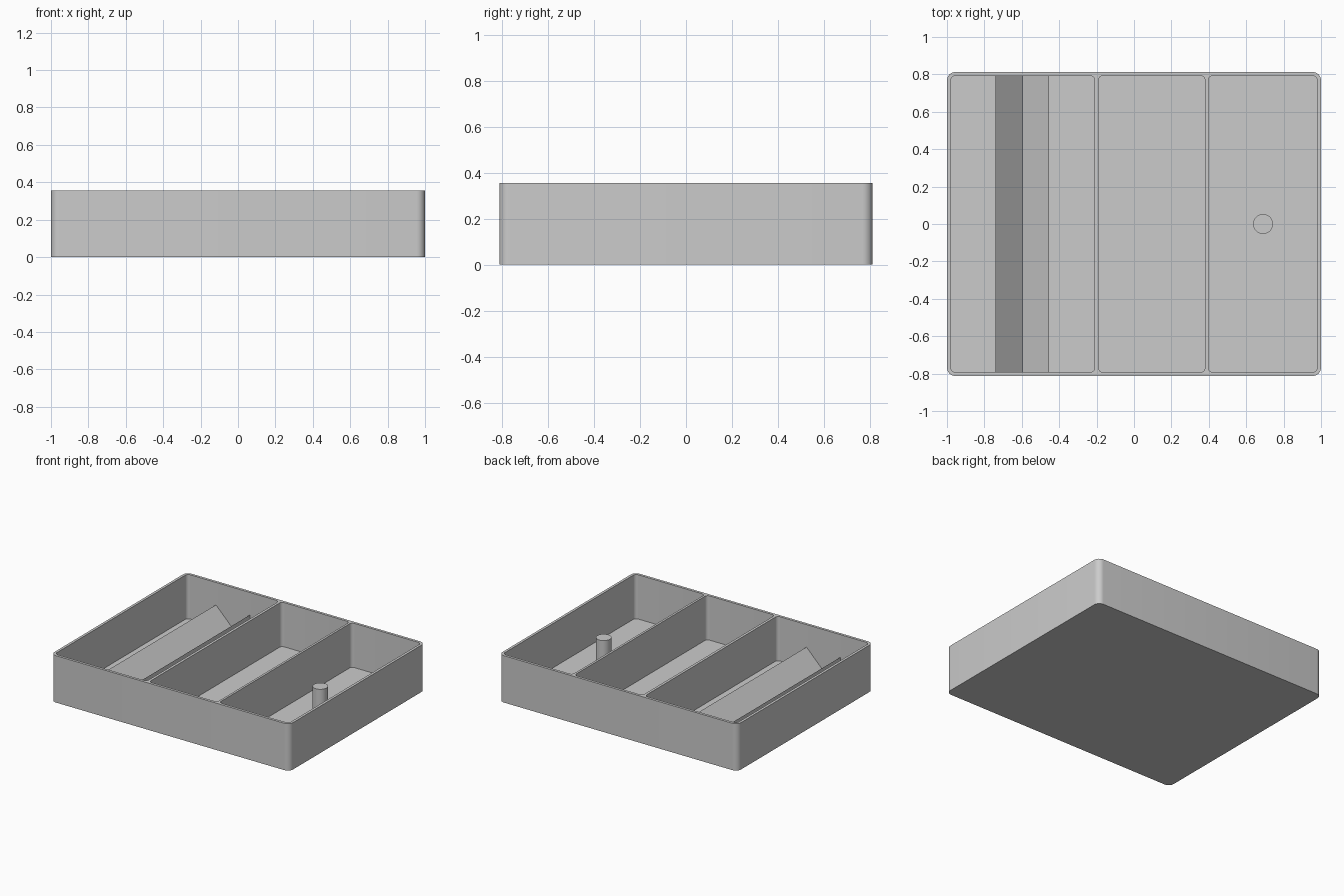
import bpy, bmesh, math

cube = bpy.data.objects.get("Cube")
if cube:
    bpy.data.objects.remove(cube, do_unlink=True)

HALF_Y, HEIGHT, WALL, FLOOR = 0.8125, 0.355, 0.02, 0.02
INNER_Y = HALF_Y - WALL
POCKETS = [(-0.98, -0.21), (-0.19, 0.38), (0.397, 0.98)]

grey = bpy.data.materials.new("plain grey")
grey.use_nodes = True
grey.diffuse_color = (0.6, 0.6, 0.6, 1)
grey.node_tree.nodes["Principled BSDF"].inputs["Base Color"].default_value = (0.6, 0.6, 0.6, 1)


def finish(name, bm):
    """Turn a bmesh into a shaded object."""
    bmesh.ops.recalc_face_normals(bm, faces=bm.faces)
    mesh = bpy.data.meshes.new(name)
    bm.to_mesh(mesh)
    bm.free()
    mesh.materials.append(grey)
    obj = bpy.data.objects.new(name, mesh)
    bpy.context.collection.objects.link(obj)
    bpy.ops.object.select_all(action="DESELECT")
    obj.select_set(True)
    bpy.context.view_layer.objects.active = obj
    bpy.ops.object.shade_smooth_by_angle(angle=math.radians(30))
    return obj


def rounded_outline(x0, x1, half_y, radius, steps=8):
    """Points around a rectangle with rounded corners."""
    corners = [(x1, half_y), (x0, half_y), (x0, -half_y), (x1, -half_y)]
    points = []
    for i, (cx, cy) in enumerate(corners):
        cx += radius if cx == x0 else -radius
        cy -= math.copysign(radius, cy)
        for s in range(steps + 1):
            a = math.pi / 2 * (i + s / steps)
            points.append((cx + radius * math.cos(a), cy + radius * math.sin(a)))
    return points


def wall_loop(bm, outline, end_z):
    """Side walls from the rim to end_z with a closing face; returns rim edges."""
    rim = [bm.verts.new((x, y, HEIGHT)) for x, y in outline]
    end = [bm.verts.new((x, y, end_z)) for x, y in outline]
    n = len(rim)
    for i in range(n):
        j = (i + 1) % n
        bm.faces.new((rim[i], rim[j], end[j], end[i]))
    bm.faces.new(end)
    return [bm.edges.get((rim[i], rim[(i + 1) % n])) for i in range(n)]


# Tray: outer shell, three pockets and the rim joining them
bm = bmesh.new()
rim_edges = wall_loop(bm, rounded_outline(-1, 1, HALF_Y, 0.045), 0)
for x0, x1 in POCKETS:
    rim_edges += wall_loop(bm, rounded_outline(x0, x1, INNER_Y, 0.025), FLOOR)
bmesh.ops.triangle_fill(bm, edges=rim_edges, use_beauty=True, normal=(0, 0, 1))
finish("tray", bm)

# Grooved rest: block with a V channel along the wide pocket
bm = bmesh.new()
profile = [(-0.74, FLOOR), (-0.455, FLOOR), (-0.455, 0.185), (-0.597, 0.042), (-0.74, 0.185)]
face = bm.faces.new([bm.verts.new((x, -INNER_Y, z)) for x, z in profile])
new = bmesh.ops.extrude_face_region(bm, geom=[face])["geom"]
bmesh.ops.translate(bm, vec=(0, 2 * INNER_Y, 0),
                    verts=[v for v in new if isinstance(v, bmesh.types.BMVert)])
finish("grooved_rest", bm)

# Post standing in the end pocket
bm = bmesh.new()
bmesh.ops.create_cone(bm, cap_ends=True, segments=48, radius1=0.053, radius2=0.053, depth=0.255 - FLOOR)
bmesh.ops.translate(bm, vec=(0.69, 0, (0.255 + FLOOR) / 2), verts=bm.verts)
finish("post", bm)
